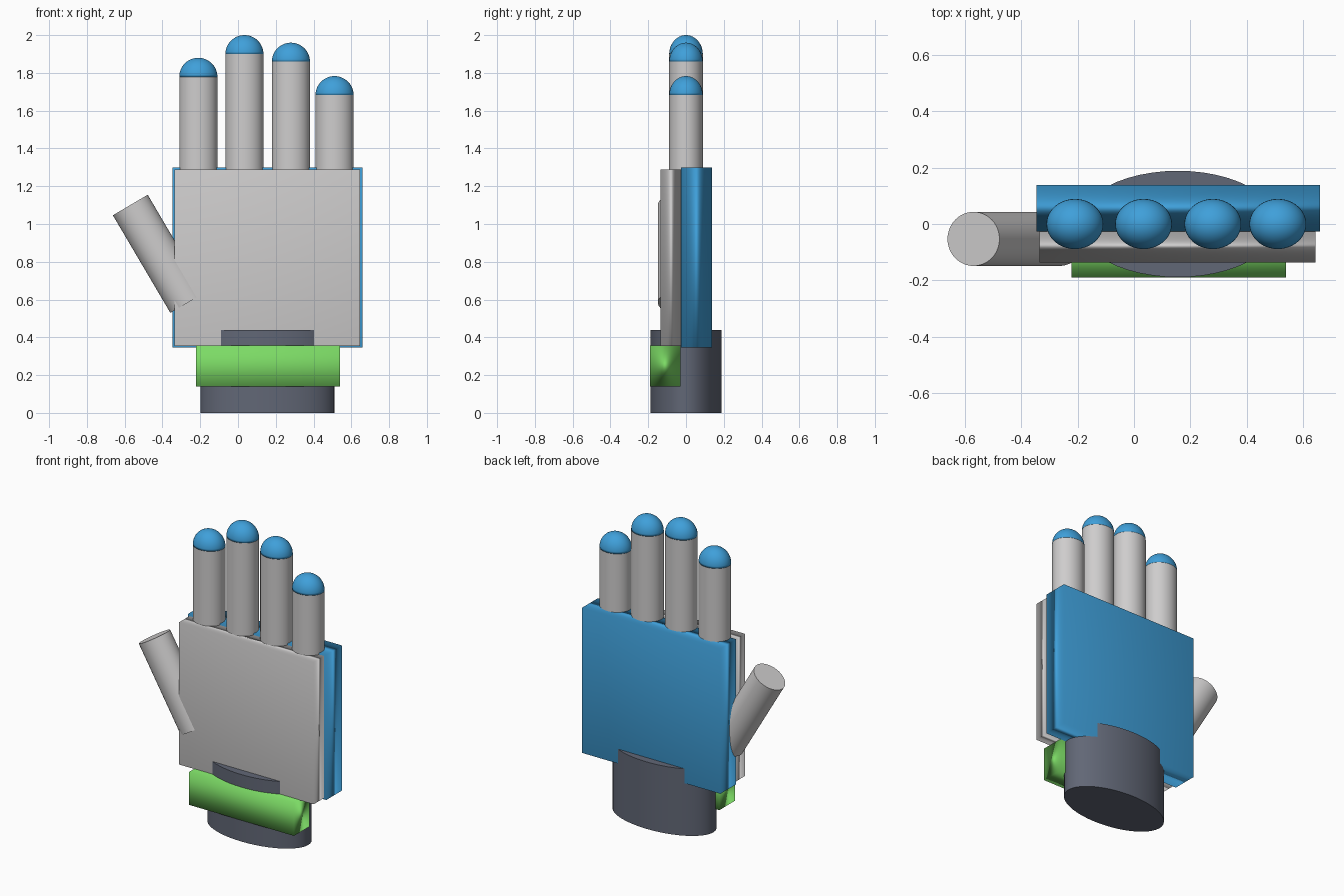
import bpy
import math

cube = bpy.data.objects.get("Cube")
if cube:
    bpy.data.objects.remove(cube, do_unlink=True)


def material(name, rgb):
    m = bpy.data.materials.new(name)
    m.use_nodes = True
    m.diffuse_color = (*rgb, 1)
    bsdf = next(n for n in m.node_tree.nodes if n.type == "BSDF_PRINCIPLED")
    bsdf.inputs["Base Color"].default_value = (*rgb, 1)
    return m


GREY = material("light grey", (0.62, 0.61, 0.61))
BLUE = material("blue", (0.05, 0.35, 0.70))
GREEN = material("green", (0.20, 0.70, 0.13))
SLATE = material("dark slate", (0.12, 0.135, 0.18))


def finish(name, mat):
    ob = bpy.context.object
    ob.name = ob.data.name = name
    ob.data.materials.append(mat)
    return ob


def plate(name, mat, x, y, z):
    """Box between (min, max) pairs, softly shaded by face area."""
    bpy.ops.mesh.primitive_cube_add(
        size=1, location=[(a + b) / 2 for a, b in (x, y, z)])
    ob = finish(name, mat)
    ob.scale = [b - a for a, b in (x, y, z)]
    bpy.ops.object.transform_apply(location=False, rotation=False, scale=True)
    bpy.ops.object.shade_smooth()
    ob.modifiers.new("Soft shading", "WEIGHTED_NORMAL").mode = "FACE_AREA"
    return ob


def tube(name, mat, centre, rx, ry, height, tilt=0.0):
    """Elliptical cylinder, leaning sideways by tilt."""
    bpy.ops.mesh.primitive_cylinder_add(
        vertices=48, radius=1, depth=1, location=centre, rotation=(0, tilt, 0))
    ob = finish(name, mat)
    ob.scale = (rx, ry, height)
    bpy.ops.object.transform_apply(location=False, rotation=False, scale=True)
    bpy.ops.object.shade_smooth_by_angle(angle=math.radians(40))
    return ob


def dome(name, mat, centre, rx, ry, rz):
    """Upper half of an ellipsoid."""
    bpy.ops.mesh.primitive_uv_sphere_add(
        segments=48, ring_count=24, radius=1, location=centre)
    ob = finish(name, mat)
    for v in ob.data.vertices:
        v.co.z = max(v.co.z, 0)
    ob.scale = (rx, ry, rz)
    bpy.ops.object.transform_apply(location=False, rotation=False, scale=True)
    bpy.ops.object.shade_smooth()
    return ob


# Hand plates
plate("palm_plate", GREY, (-0.335, 0.645), (-0.136, -0.02), (0.355, 1.288))
plate("back_plate", BLUE, (-0.347, 0.66), (-0.026, 0.138), (0.345, 1.298))

# Wrist and its strap
tube("wrist", SLATE, (0.156, 0, 0.22), 0.355, 0.189, 0.44)
plate("wrist_strap", GREEN, (-0.222, 0.54), (-0.19, -0.03), (0.14, 0.357))

# Fingers with domed tips
RX, RY, BASE = 0.101, 0.089, 1.2
for finger, x, top in (("index", -0.21, 1.88), ("middle", 0.034, 2.0),
                       ("ring", 0.28, 1.96), ("little", 0.511, 1.783)):
    joint = top - RX
    tube(finger + "_finger", GREY, (x, 0, (BASE + joint) / 2), RX, RY, joint - BASE)
    dome(finger + "_fingertip", BLUE, (x, 0, joint), RX, RY, RX)

# Thumb, leaning outwards
tube("thumb", GREY, (-0.418, -0.053, 0.842), 0.107, 0.096, 0.60, math.radians(-30.5))
